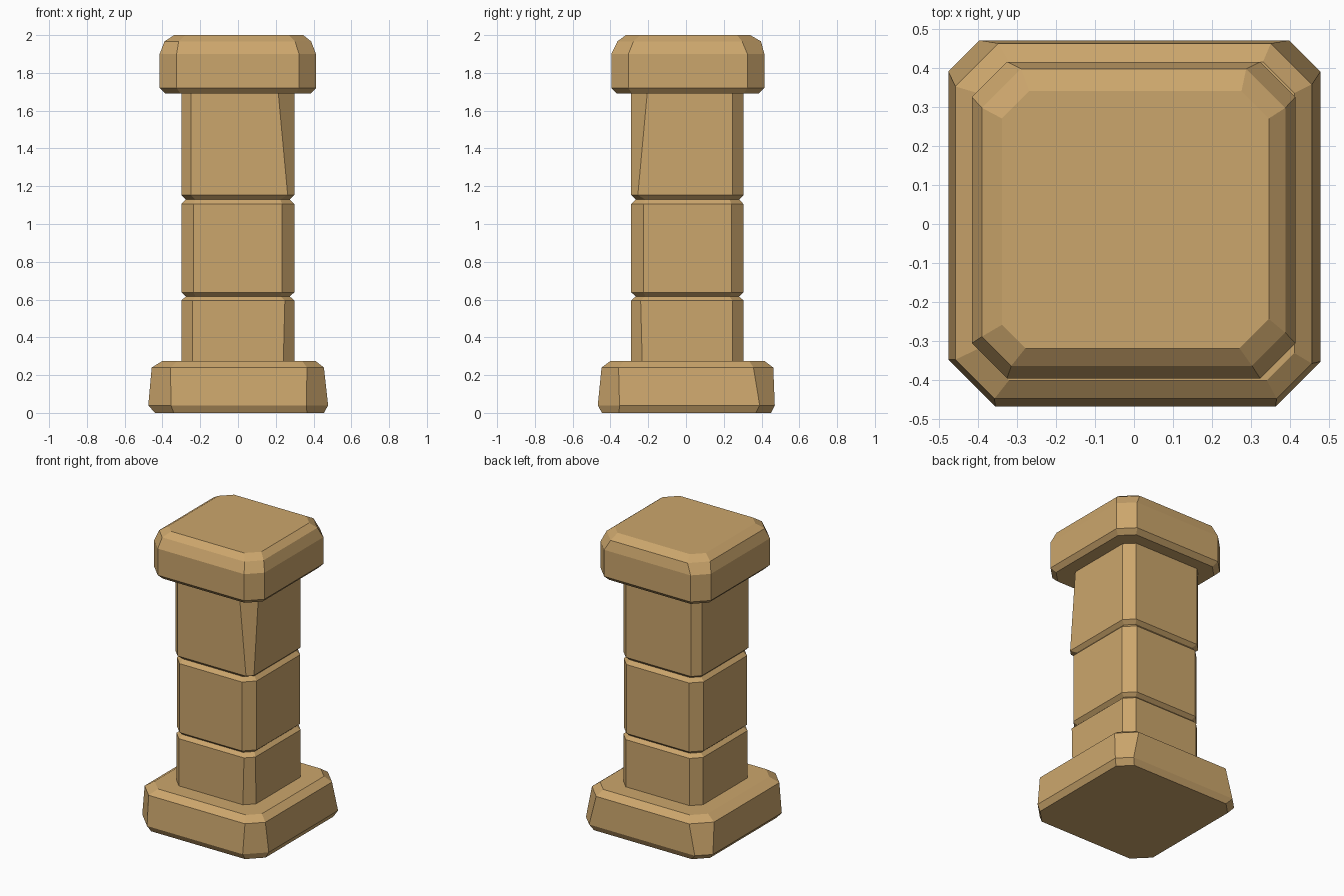
import bpy, bmesh

if "Cube" in bpy.data.objects:
    bpy.data.objects.remove(bpy.data.objects["Cube"])

stone = bpy.data.materials.new("tan sandstone")
stone.diffuse_color = (0.60, 0.38, 0.15, 1)
stone.use_nodes = True
stone.node_tree.nodes["Principled BSDF"].inputs["Base Color"].default_value = stone.diffuse_color


def ring(z, x0, x1, y0, y1, cuts):
    """Rectangle with cut corners: front left, front right, back right, back left."""
    a, b, c, d = cuts if isinstance(cuts, tuple) else (cuts,) * 4
    return [(x0, y0 + a, z), (x0 + a, y0, z), (x1 - b, y0, z), (x1, y0 + b, z),
            (x1, y1 - c, z), (x1 - c, y1, z), (x0 + d, y1, z), (x0, y1 - d, z)]


def block(name, rings):
    """Closed solid lofted through a stack of rings."""
    bm = bmesh.new()
    loops = [[bm.verts.new(p) for p in ring(*r)] for r in rings]
    bm.faces.new(loops[0][::-1])
    bm.faces.new(loops[-1])
    for lo, hi in zip(loops, loops[1:]):
        for i in range(8):
            j = (i + 1) % 8
            bm.faces.new((lo[i], lo[j], hi[j], hi[i]))
    bmesh.ops.recalc_face_normals(bm, faces=bm.faces)
    mesh = bpy.data.meshes.new(name)
    bm.to_mesh(mesh)
    bm.free()
    mesh.materials.append(stone)
    bpy.context.collection.objects.link(bpy.data.objects.new(name, mesh))


# Wide plinth, slightly tapered
block("base", [
    (0.00, -0.44, 0.455, -0.445, 0.45, (0.10, 0.09, 0.08, 0.08)),
    (0.04, -0.475, 0.477, -0.467, 0.47, (0.12, 0.115, 0.08, 0.08)),
    (0.24, -0.457, 0.455, -0.447, 0.462, (0.10, 0.09, 0.105, 0.11)),
    (0.275, -0.40, 0.41, -0.40, 0.415, (0.08, 0.07, 0.08, 0.08)),
])

# Three stacked shaft blocks, meeting at narrow grooves
X0, X1, Y0, Y1 = -0.30, 0.298, -0.29, 0.305
IN = 0.024
groove = (X0 + IN, X1 - IN, Y0 + IN, Y1 - IN, 0.05)
full = (X0, X1, Y0, Y1)
block("lower_shaft", [
    (0.20, *full, 0.06),
    (0.595, *full, (0.06, 0.05, 0.06, 0.06)),
    (0.617, *groove),
])
block("middle_shaft", [
    (0.617, *groove),
    (0.638, *full, 0.065),
    (1.105, *full, 0.065),
    (1.13, *groove),
])
block("upper_shaft", [
    (1.13, *groove),
    (1.153, *full, (0.05, 0.035, 0.06, 0.05)),
    (1.75, *full, (0.05, 0.09, 0.06, 0.05)),
])

# Rounded-off capstone
block("cap", [
    (1.69, -0.385, 0.385, -0.365, 0.385, 0.08),
    (1.72, -0.415, 0.413, -0.395, 0.415, 0.09),
    (1.90, -0.415, 0.413, -0.395, 0.415, 0.09),
    (1.967, -0.389, 0.387, -0.363, 0.397, (0.075, 0.085, 0.10, 0.10)),
    (2.00, -0.338, 0.345, -0.318, 0.34, (0.06, 0.075, 0.07, 0.07)),
])
